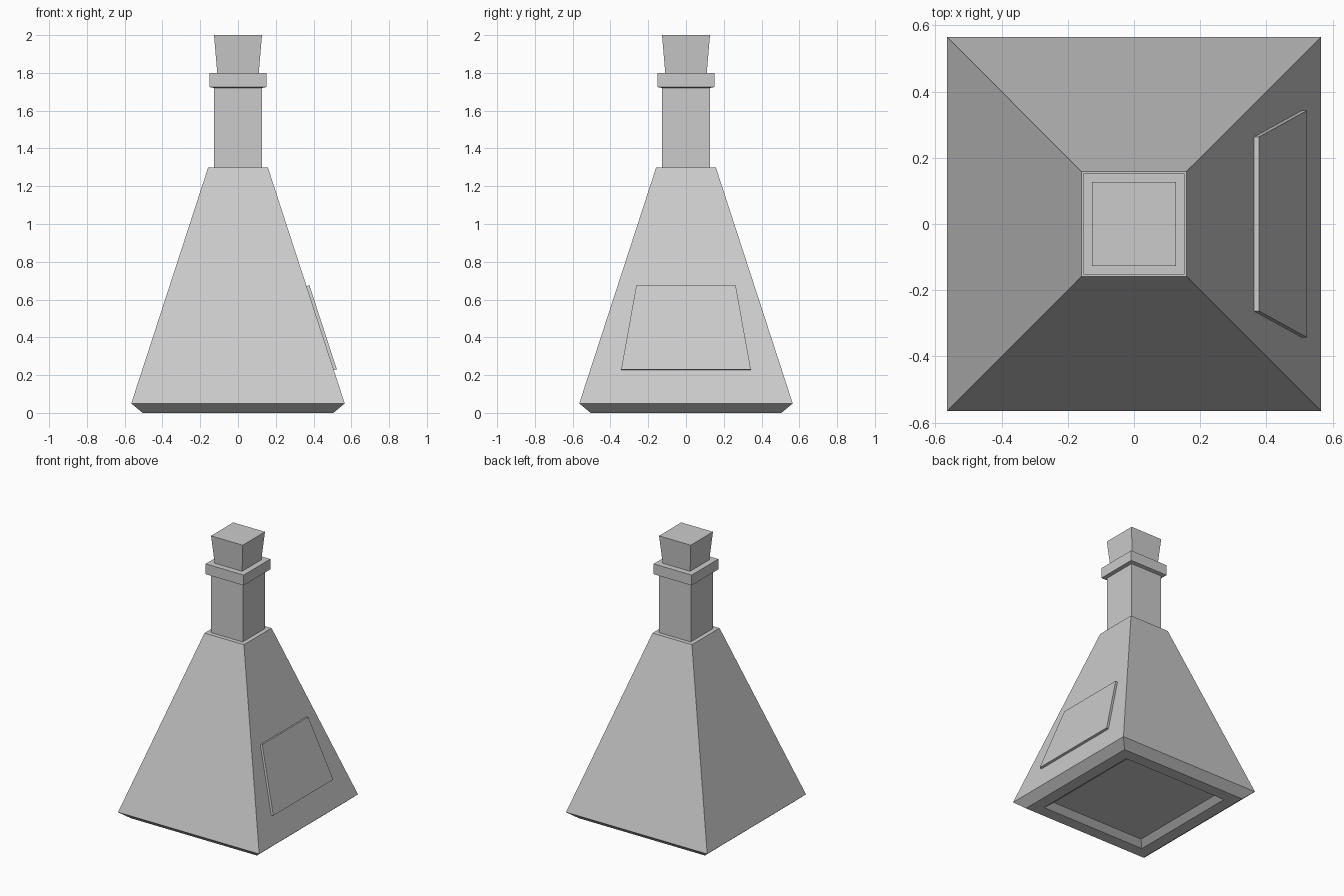
import bpy, bmesh

if "Cube" in bpy.data.objects:
    bpy.data.objects.remove(bpy.data.objects["Cube"])


def mesh_object(name, rings):
    """Loft four-sided rings into a closed solid."""
    bm = bmesh.new()
    loops = [[bm.verts.new(p) for p in ring] for ring in rings]
    for a, b in zip(loops, loops[1:]):
        for i in range(4):
            j = (i + 1) % 4
            bm.faces.new((a[i], a[j], b[j], b[i]))
    bm.faces.new(loops[0][::-1])
    bm.faces.new(loops[-1])
    bmesh.ops.recalc_face_normals(bm, faces=bm.faces)
    mesh = bpy.data.meshes.new(name)
    bm.to_mesh(mesh)
    bm.free()
    obj = bpy.data.objects.new(name, mesh)
    bpy.context.collection.objects.link(obj)
    return obj


def square_loft(name, profile):
    """Profile of (half width, height) pairs swept around a square."""
    corners = ((-1, -1), (1, -1), (1, 1), (-1, 1))
    return mesh_object(name, [[(x * h, y * h, z) for x, y in corners] for h, z in profile])


# Bottle: recessed base, bevelled foot, pyramid body, neck and lip
square_loft("bottle", [
    (0.375, 0.035), (0.42, 0.0), (0.505, 0.0), (0.565, 0.05),
    (0.158, 1.30), (0.127, 1.30), (0.127, 1.72),
    (0.152, 1.725), (0.152, 1.80), (0.108, 1.80),
])

# Tapered stopper
square_loft("stopper", [(0.109, 1.79), (0.127, 2.0)])

# Raised label lying on the sloped right face
inner = [(0.50, -0.343, 0.225), (0.50, 0.343, 0.225), (0.355, 0.263, 0.67), (0.355, -0.263, 0.67)]
outer = [(x + 0.023, y, z + 0.006) for x, y, z in inner]
mesh_object("label", [inner, outer])
